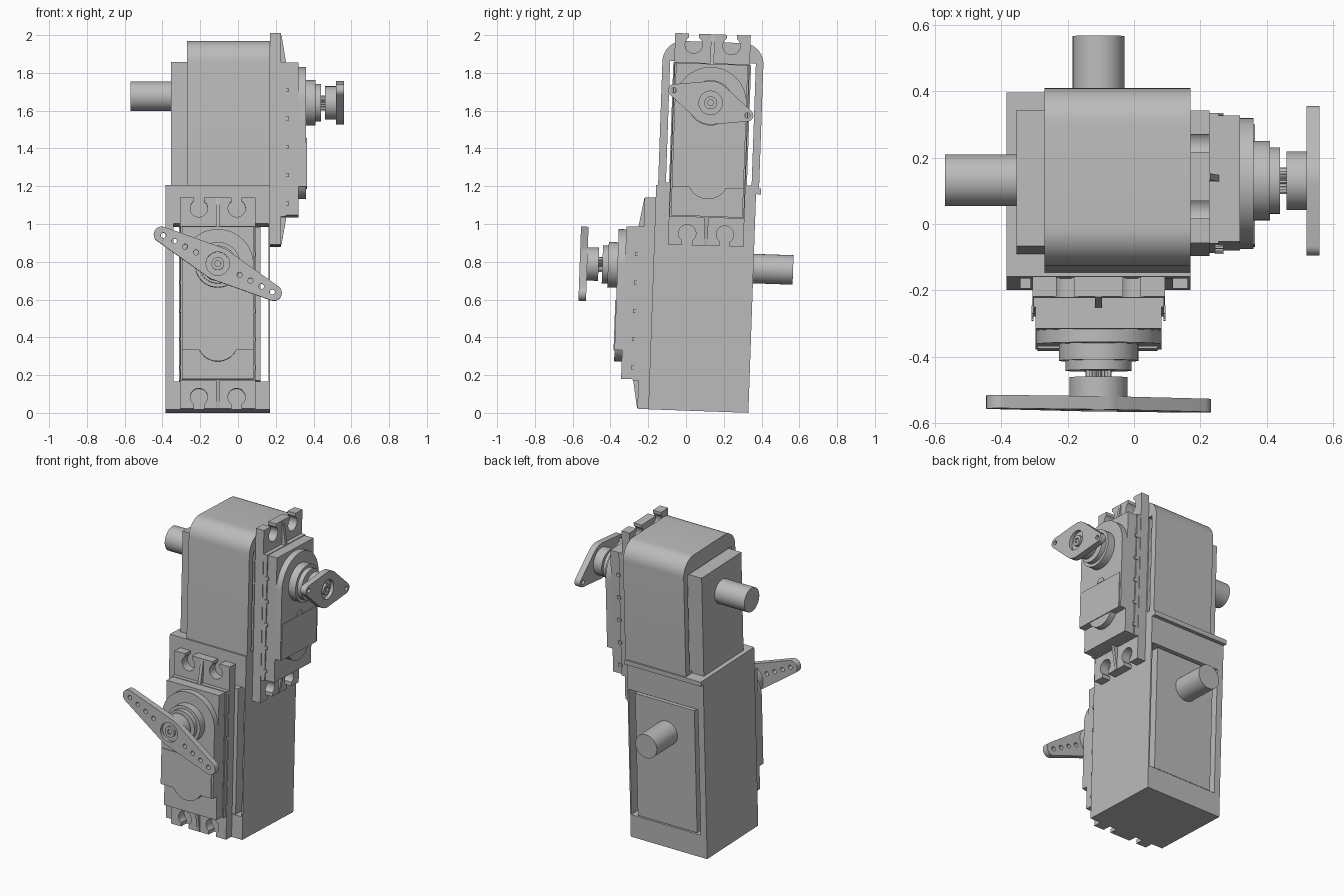
import bpy, bmesh
from math import sin, cos, pi, radians, atan2, acos, hypot
from mathutils import Matrix, Vector

if "Cube" in bpy.data.objects:
    bpy.data.objects.remove(bpy.data.objects["Cube"])

grey = bpy.data.materials.new("plain_grey")
grey.use_nodes = True
grey.diffuse_color = (0.5, 0.5, 0.5, 1)
grey.node_tree.nodes["Principled BSDF"].inputs["Base Color"].default_value = (0.5, 0.5, 0.5, 1)

TILT = Matrix.Rotation(-0.035, 4, 'X')


def frame(u, v, w, origin):
    m = Matrix((u, v, w)).transposed().to_4x4()
    m.translation = Vector(origin)
    return TILT @ m


# Each servo has its own axes: across, along, and out along the output shaft
FRONT = frame((1, 0, 0), (0, 0, 1), (0, -1, 0), (-0.107, -0.2, 0.77))
SIDE = frame((0, 1, 0), (0, 0, 1), (1, 0, 0), (0.17, 0.073, 1.645))


# Outlines
def rect(u0, u1, v0, v1):
    return [(u0, v0), (u1, v0), (u1, v1), (u0, v1)]


def arc(u, v, r, a0, a1, n=24):
    return [(u + r * cos(a0 + (a1 - a0) * i / n), v + r * sin(a0 + (a1 - a0) * i / n))
            for i in range(n + 1)]


def circle(u, v, r, n=48):
    return arc(u, v, r, 0, 2 * pi, n)[:-1]


def gear(r0, r1, teeth):
    n = teeth * 2
    return [((r0, r1)[i % 2] * cos(2 * pi * i / n), (r0, r1)[i % 2] * sin(2 * pi * i / n))
            for i in range(n)]


def keyhole(u, v, s):
    # Round hole that opens to the end of the flange
    pts = [(u + 0.026, v + 0.2), (u - 0.026, v + 0.2)] + arc(u, v, 0.046, radians(125), radians(415))
    return [(a, v + s * (b - v)) for a, b in pts]


def arms(hub, tip, reach, angle):
    # Tangent outline around a hub and two small tips
    t = acos((hub - tip) / reach)
    pts = arc(reach, 0, tip, -t, t, 12) + arc(0, 0, hub, t, pi - t, 16)
    pts += arc(-reach, 0, tip, pi - t, pi + t, 12) + arc(0, 0, hub, pi + t, 2 * pi - t, 16)
    return [turn(p, angle) for p in pts]


def turn(p, a):
    return (p[0] * cos(a) - p[1] * sin(a), p[0] * sin(a) + p[1] * cos(a))


# Extruded solids, with optional cut-outs
def make_mesh(name, pieces, m):
    bm = bmesh.new()
    for outline, w0, w1 in pieces:
        lo = [bm.verts.new(m @ Vector((u, v, w0))) for u, v in outline]
        hi = [bm.verts.new(m @ Vector((u, v, w1))) for u, v in outline]
        bm.faces.new(lo)
        bm.faces.new(hi)
        for i in range(len(lo)):
            j = (i + 1) % len(lo)
            bm.faces.new((lo[i], lo[j], hi[j], hi[i]))
    bmesh.ops.recalc_face_normals(bm, faces=bm.faces)
    me = bpy.data.meshes.new(name)
    bm.to_mesh(me)
    bm.free()
    ob = bpy.data.objects.new(name, me)
    bpy.context.collection.objects.link(ob)
    return ob


def solid(name, pieces, m, cuts=()):
    ob = make_mesh(name, pieces, m)
    ob.data.materials.append(grey)
    bpy.ops.object.select_all(action='DESELECT')
    bpy.context.view_layer.objects.active = ob
    ob.select_set(True)
    if cuts:
        cutter = make_mesh("cutter", cuts, m)
        cutter.hide_render = True
        mod = ob.modifiers.new("cut", 'BOOLEAN')
        mod.operation = 'DIFFERENCE'
        mod.solver = 'EXACT'
        mod.object = cutter
        bpy.ops.object.modifier_apply(modifier=mod.name)
        bpy.data.objects.remove(cutter)
    bpy.ops.object.shade_smooth_by_angle(angle=radians(32))
    return ob


# Brackets: square lower frame with a lip, and upper frame with rounded top
solid("lower_bracket", [(rect(-0.278, 0.277, -0.758, 0.43), -0.53, 0)], FRONT,
      [(rect(-0.235, 0.268, -0.61, 0.225), -0.6, 0.1)])
solid("lower_bracket_lip", [(rect(-0.278, 0.277, 0.4, 0.43), -0.555, -0.53)], FRONT)
R = 0.11
solid("upper_bracket",
      [([(-0.263, -0.445), (0.272, -0.445)] + arc(0.272 - R, 0.322 - R, R, 0, pi / 2, 10)
        + arc(-0.263 + R, 0.322 - R, R, pi / 2, pi, 10), -0.44, 0)], SIDE,
      [(rect(-0.222, 0.232, -0.43, 0.215), -0.6, 0.1)])


def servo(tag, m, right, rear_v, horn, holes):
    # Body, rear post and flange with keyhole slots
    solid(tag + "_servo_body", [(rect(-0.205, right, -0.605, 0.208), -0.525, 0.0)], m)
    solid(tag + "_rear_post", [(circle(0, rear_v, 0.078), -0.74, -0.52)], m)
    solid(tag + "_flange", [(rect(-0.2, 0.2, -0.757, 0.363), 0, 0.058)], m,
          [(keyhole(u, v, s), -0.1, 0.2)
           for u in (-0.1, 0.1) for v, s in ((0.305, 1), (-0.695, -1))])
    # Tapered ribs on the flange ends, drawn sideways
    sideways = m @ Matrix(((0, 0, 1, 0), (0, 1, 0, 0), (1, 0, 0, 0), (0, 0, 0, 1)))
    ribs = [[(0.05, 0.205), (0.086, 0.205), (0.06, 0.36), (0.05, 0.36)],
            [(0.05, -0.605), (0.086, -0.605), (0.06, -0.754), (0.05, -0.754)]]
    solid(tag + "_flange_ribs", [(r, -0.01, 0.01) for r in ribs], sideways)

    # Case with a stepped seam, and the rounded gear cover
    solid(tag + "_case", [(rect(-0.197, 0.197, -0.608, 0.21), 0.05, 0.085),
                          (rect(-0.19, 0.19, -0.602, 0.206), 0.085, 0.15)], m)
    pegs = [(rect(s * 0.199 - 0.003, s * 0.199 + 0.003, v, v + 0.02), 0.075, 0.1)
            for s in (-1, 1) for v in (-0.55, -0.4, -0.25, -0.1, 0.05)]
    solid(tag + "_case_clips", pegs, m)
    cover = arc(0, 0, 0.19, 0, pi, 32) + [(-0.19, -0.45)]
    cover += arc(0, -0.4, 0.11, radians(207), radians(333), 16) + [(0.19, -0.45)]
    solid(tag + "_gear_cover", [(cover, 0.15, 0.19)], m)
    solid(tag + "_label_plate", [(rect(-0.185, 0.178, -0.45, -0.217), 0.19, 0.195)], m)
    solid(tag + "_cover_pip", [(arc(0, -0.215, 0.03, 0, pi), 0.19, 0.196)], m)

    # Output shaft stack
    solid(tag + "_shaft_collar", [(circle(0, 0, 0.12), 0.19, 0.24)], m)
    solid(tag + "_shaft_bearing", [(circle(0, 0, 0.1), 0.24, 0.27)], m)
    solid(tag + "_spline", [(gear(0.034, 0.04, 20), 0.27, 0.295)], m)
    solid(tag + "_horn_hub", [(circle(0, 0, 0.088), 0.29, 0.352)], m)

    # Horn arms, screw recess and screw
    solid(tag + "_horn", [(horn, 0.35, 0.39)], m,
          [(circle(u, v, 0.014, 16), 0.3, 0.5) for u, v in holes]
          + [(circle(0, 0, 0.062), 0.368, 0.5)])
    solid(tag + "_horn_screw", [(circle(0, 0, 0.034, 32), 0.36, 0.385)], m,
          [(circle(0, 0, 0.017, 6), 0.375, 0.5)])


long_angle, short_angle = radians(-27.5), radians(-17)
servo("front", FRONT, 0.225, 0.006, arms(0.088, 0.042, 0.335, long_angle),
      [turn((s * d, 0), long_angle) for s in (-1, 1) for d in (0.13, 0.195, 0.26, 0.325)])
servo("side", SIDE, 0.207, 0.035, arms(0.115, 0.032, 0.205, short_angle),
      [turn((s * 0.205, 0), short_angle) for s in (-1, 1)])
